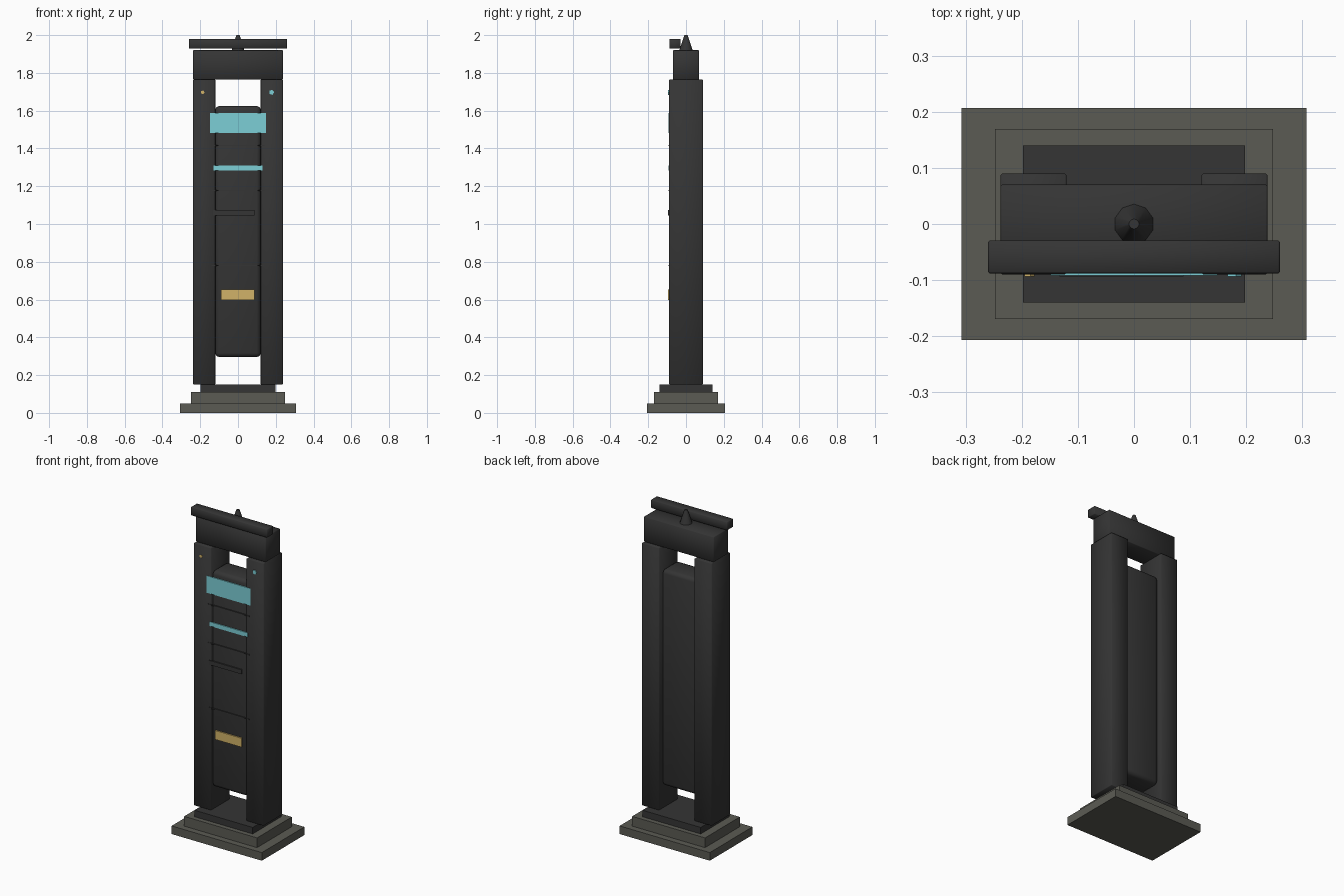
import bpy
import math

cube = bpy.data.objects.get("Cube")
if cube:
    bpy.data.objects.remove(cube, do_unlink=True)


def material(name, rgb):
    m = bpy.data.materials.new(name)
    m.use_nodes = True
    m.diffuse_color = (*rgb, 1)
    m.node_tree.nodes["Principled BSDF"].inputs["Base Color"].default_value = (*rgb, 1)
    return m


CHARCOAL = material("charcoal", (0.035, 0.035, 0.035))
STONE = material("grey stone", (0.105, 0.105, 0.088))
AQUA = material("aqua", (0.2, 0.62, 0.67))
GOLD = material("gold", (0.64, 0.45, 0.14))


def box(name, x, y, z, mat, bevel=0.0, segments=1):
    """Box from (min, max) ranges, with an optional softly shaded bevel."""
    bpy.ops.mesh.primitive_cube_add(size=1, location=[sum(r) / 2 for r in (x, y, z)])
    ob = bpy.context.object
    ob.name = name
    ob.scale = [r[1] - r[0] for r in (x, y, z)]
    bpy.ops.object.transform_apply(location=False, rotation=False, scale=True)
    ob.data.materials.append(mat)
    if bevel:
        mod = ob.modifiers.new("soft edges", "BEVEL")
        mod.width = bevel
        mod.segments = segments
        bpy.ops.object.shade_smooth()
    return ob


def plate(name, x, z, mat, front=-0.092):
    """Thin plate on the front face."""
    return box(name, x, (front, -0.086), z, mat)


# Stepped base
box("base_slab", (-0.307, 0.307), (-0.207, 0.207), (0, 0.05), STONE)
box("base_step", (-0.248, 0.248), (-0.169, 0.169), (0.05, 0.11), STONE)
box("plinth", (-0.198, 0.198), (-0.14, 0.14), (0.11, 0.15), CHARCOAL)

# Columns and the panel hung between them
for side, x in (("left", (0.12, 0.238)), ("right", (-0.238, -0.12))):
    box(side + "_column", x, (-0.09, 0.09), (0.15, 1.765), CHARCOAL, 0.003)
box("centre_panel", (-0.121, 0.121), (-0.086, 0.066), (0.295, 1.625), CHARCOAL, 0.022, 2)

# Header, top bar and finial
box("header", (-0.238, 0.238), (-0.07, 0.07), (1.765, 1.92), CHARCOAL, 0.003)
box("top_bar", (-0.26, 0.26), (-0.088, -0.029), (1.928, 1.98), CHARCOAL, 0.003)
bpy.ops.mesh.primitive_cone_add(vertices=10, radius1=0.037, radius2=0.009,
                                depth=0.085, location=(0, 0, 1.9575))
finial = bpy.context.object
finial.name = "finial"
finial.data.materials.append(CHARCOAL)
bpy.ops.object.shade_smooth_by_angle(angle=math.radians(50))

# Front plates and grooves
plate("upper_sign", (-0.149, 0.149), (1.483, 1.588), AQUA)
plate("light_strip", (-0.13, 0.13), (1.284, 1.31), AQUA)
plate("lower_sign", (-0.09, 0.088), (0.597, 0.652), GOLD, -0.094)
plate("middle_rail", (-0.133, 0.088), (1.046, 1.073), CHARCOAL, -0.094)
for i, z in enumerate((1.415, 1.178, 0.78)):
    plate(f"seam_line_{i + 1}", (-0.14, 0.14), (z - 0.003, z + 0.003), CHARCOAL)

# Small marker studs on the columns
for name, x, r, mat in (("left_stud", 0.178, 0.014, AQUA), ("right_stud", -0.187, 0.01, GOLD)):
    bpy.ops.mesh.primitive_cylinder_add(vertices=5, radius=r, depth=0.006,
                                        location=(x, -0.091, 1.697),
                                        rotation=(math.pi / 2, 0.3, 0))
    stud = bpy.context.object
    stud.name = name
    stud.data.materials.append(mat)
